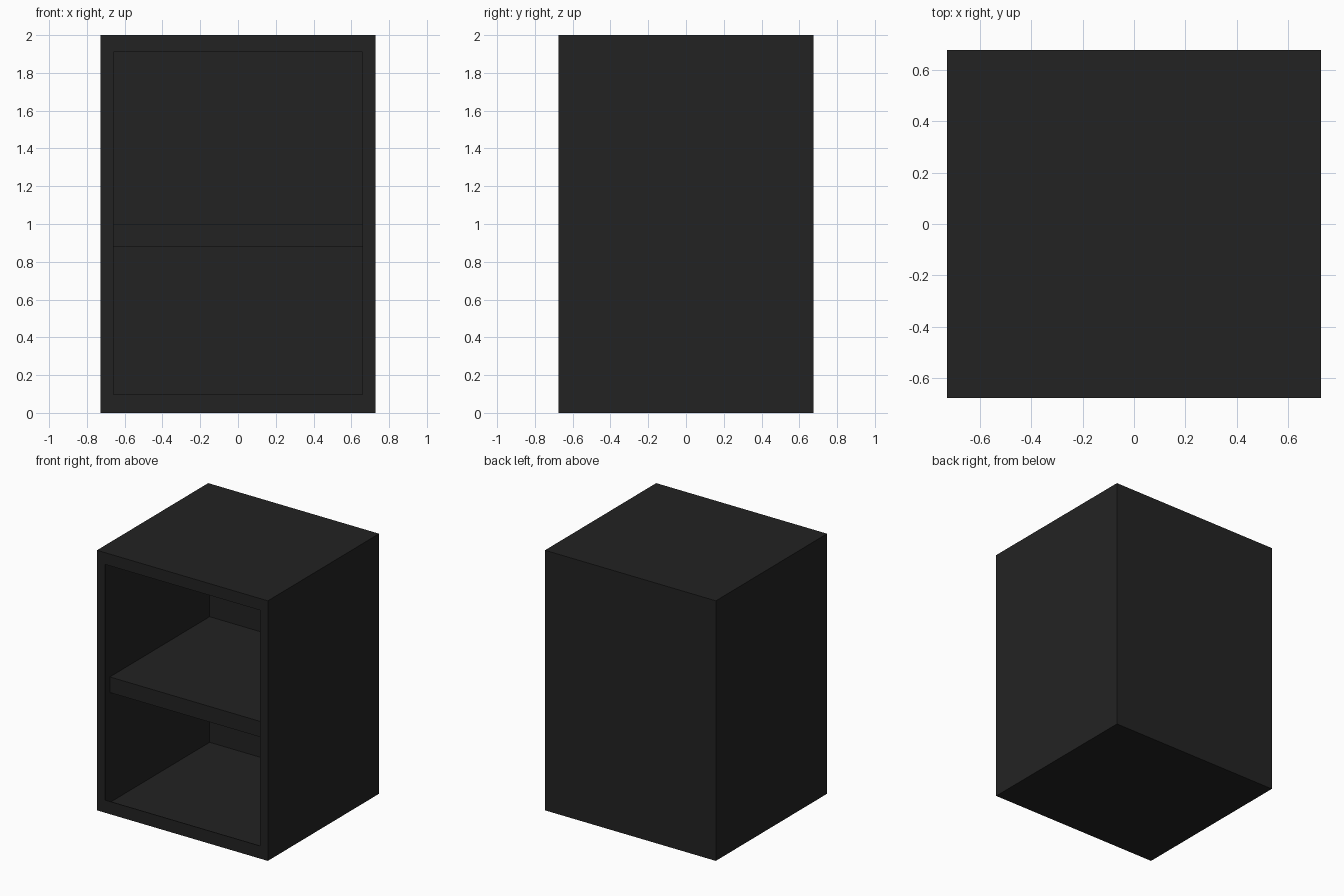
import bpy

if "Cube" in bpy.data.objects:
    bpy.data.objects.remove(bpy.data.objects["Cube"])

W, D, H = 0.727, 0.676, 2.0   # half width, half depth, height
T = 0.042                     # panel thickness
LIP = 0.006                   # front frame thickness

mat = bpy.data.materials.new("charcoal black")
mat.diffuse_color = (0.0165, 0.0165, 0.0165, 1)
mat.use_nodes = True
mat.node_tree.nodes["Principled BSDF"].inputs["Base Color"].default_value = mat.diffuse_color


def box(name, x0, x1, y0, y1, z0, z1):
    bpy.ops.mesh.primitive_cube_add(size=1)
    o = bpy.context.object
    o.name = name
    for v in o.data.vertices:
        v.co = (x1 if v.co.x > 0 else x0,
                y1 if v.co.y > 0 else y0,
                z1 if v.co.z > 0 else z0)
    o.data.materials.append(mat)
    return o


def cut(target, cutter):
    m = target.modifiers.new("cut", 'BOOLEAN')
    m.operation = 'DIFFERENCE'
    m.solver = 'EXACT'
    m.object = cutter
    bpy.context.view_layer.objects.active = target
    bpy.ops.object.modifier_apply(modifier=m.name)
    bpy.data.objects.remove(cutter, do_unlink=True)


# Cabinet: closed box, hollowed inside, with a narrower opening in front
cabinet = box("cabinet", -W, W, -D, D, 0, H)
cut(cabinet, box("cavity_cutter", -W + T, W - T, -D + LIP, D - T, T - 0.008, H - T + 0.008))
cut(cabinet, box("opening_cutter", -0.66, 0.66, -D - 0.1, -D + 0.1, 0.097, 1.91))

# Middle shelf, set back from the opening
box("shelf", -W + T, W - T, -D + 0.097, D - T, 0.88, 1.0)
